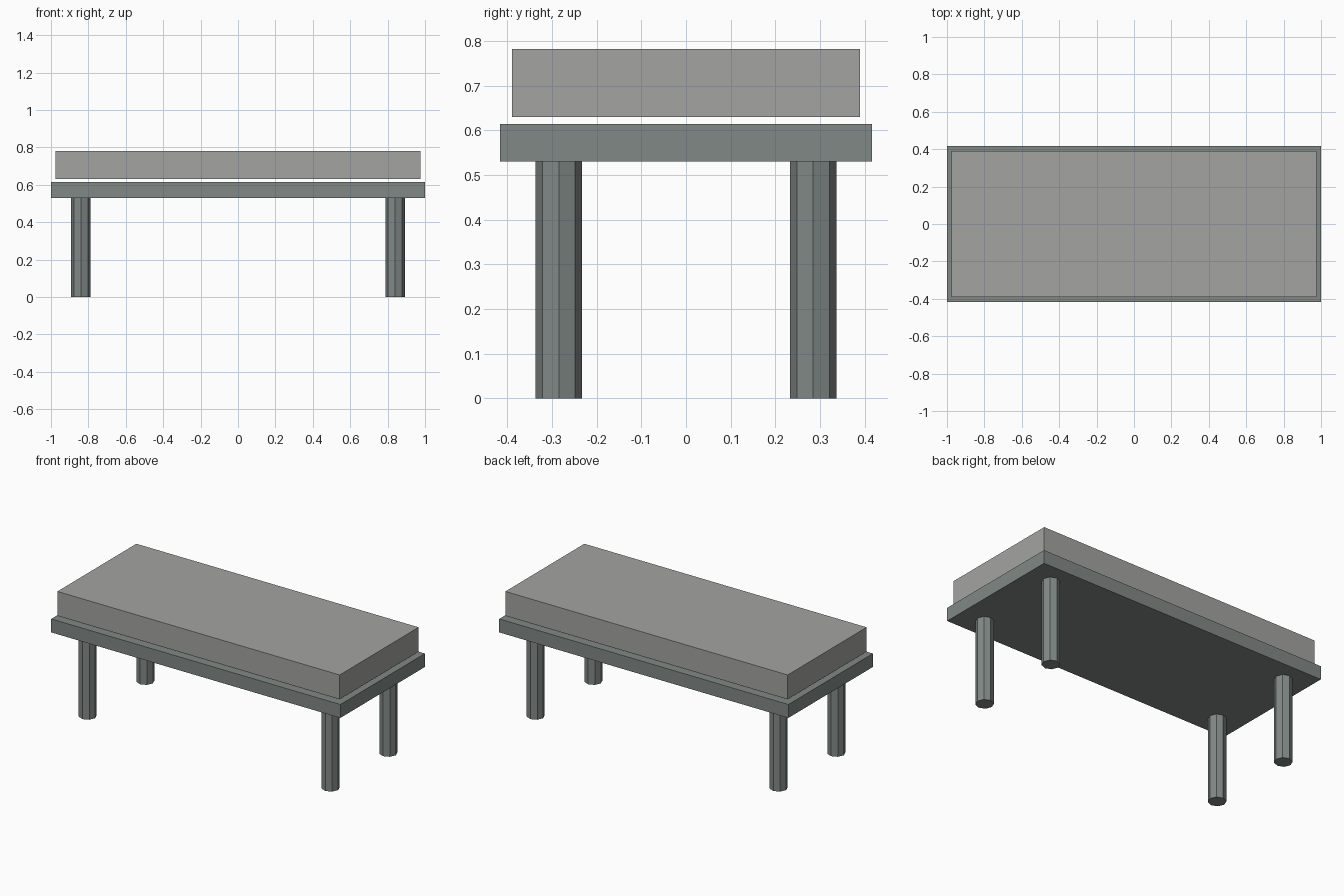
import bpy

if "Cube" in bpy.data.objects:
    bpy.data.objects.remove(bpy.data.objects["Cube"])


def material(name, rgb):
    m = bpy.data.materials.new(name)
    m.diffuse_color = (*rgb, 1)
    m.use_nodes = True
    m.node_tree.nodes["Principled BSDF"].inputs["Base Color"].default_value = m.diffuse_color
    return m


frame_mat = material("frame_grey_green", (0.22, 0.25, 0.24))
pad_mat = material("pad_grey", (0.37, 0.37, 0.36))


def box(name, half_x, half_y, z0, z1, mat):
    bpy.ops.mesh.primitive_cube_add(size=2, location=(0, 0, (z0 + z1) / 2))
    ob = bpy.context.object
    ob.name = name
    ob.scale = (half_x, half_y, (z1 - z0) / 2)
    bpy.ops.object.transform_apply(location=False, rotation=False, scale=True)
    ob.data.materials.append(mat)


# Base slab, and the padded top floating just above it
box("base_slab", 1.0, 0.417, 0.53, 0.614, frame_mat)
box("cushion", 0.976, 0.39, 0.63, 0.782, pad_mat)

# Four eight-sided legs
for side, x in (("left", -0.84), ("right", 0.84)):
    for end, y in (("front", -0.285), ("back", 0.285)):
        bpy.ops.mesh.primitive_cylinder_add(
            vertices=8, radius=0.052, depth=0.53, location=(x, y, 0.265))
        leg = bpy.context.object
        leg.name = f"{end}_{side}_leg"
        leg.data.materials.append(frame_mat)
